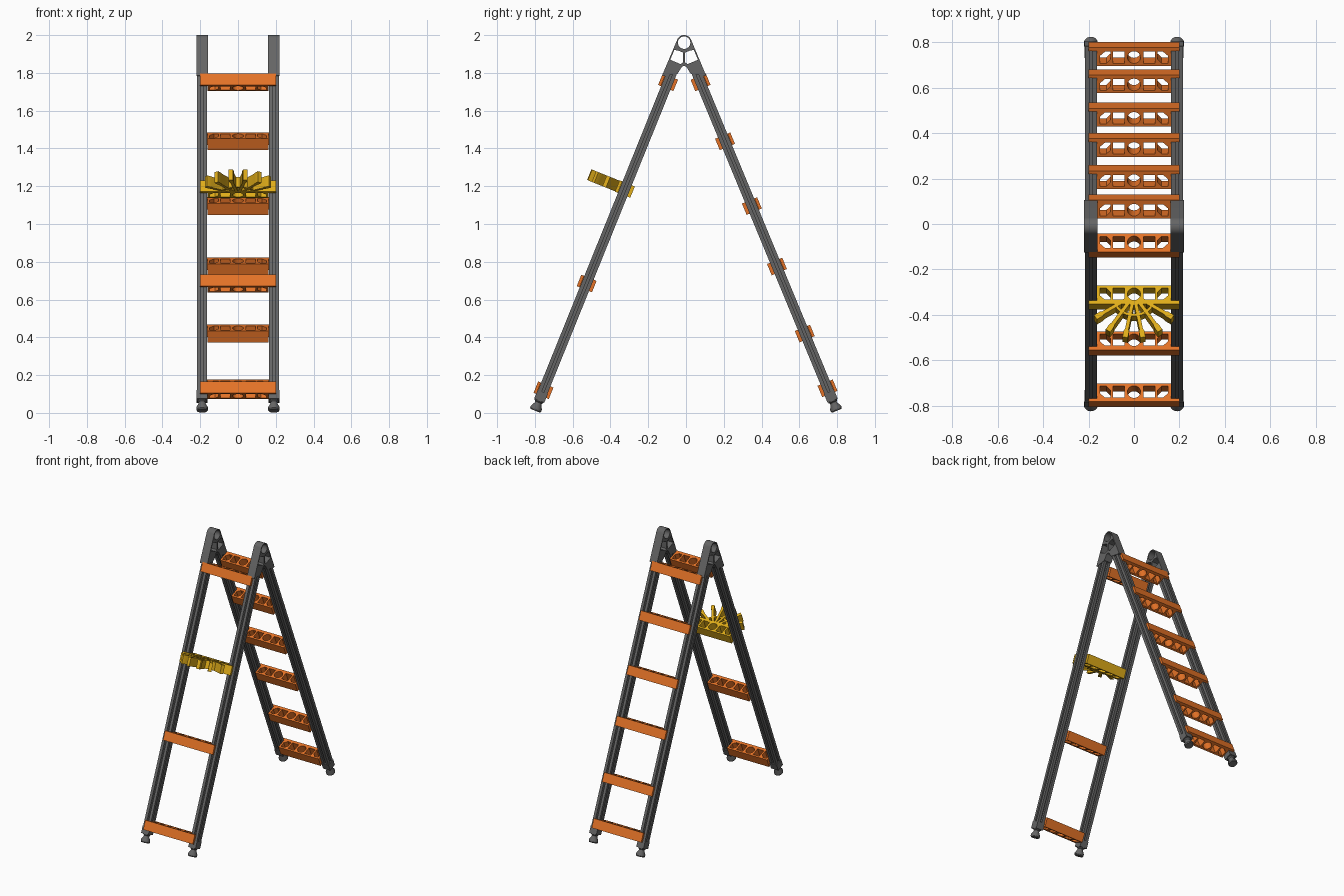
import bpy, bmesh, math
from mathutils import Matrix, Vector

if "Cube" in bpy.data.objects:
    bpy.data.objects.remove(bpy.data.objects["Cube"], do_unlink=True)


def material(name, rgb):
    m = bpy.data.materials.new(name)
    m.use_nodes = True
    m.diffuse_color = (*rgb, 1)
    m.node_tree.nodes["Principled BSDF"].inputs["Base Color"].default_value = (*rgb, 1)
    return m


GREY = material("dark grey", (0.13, 0.13, 0.13))
ORANGE = material("orange", (0.78, 0.17, 0.02))
YELLOW = material("yellow", (0.75, 0.42, 0.01))


def finish(name, mesh, matrix, mat):
    """Clean a mesh, place it and shade it."""
    bm = bmesh.new()
    bm.from_mesh(mesh)
    bmesh.ops.remove_doubles(bm, verts=bm.verts, dist=1e-5)
    bmesh.ops.recalc_face_normals(bm, faces=bm.faces)
    bm.to_mesh(mesh)
    bm.free()
    mesh.materials.clear()
    mesh.materials.append(mat)
    obj = bpy.data.objects.new(name, mesh)
    bpy.context.collection.objects.link(obj)
    obj.matrix_world = matrix
    bpy.ops.object.select_all(action="DESELECT")
    obj.select_set(True)
    bpy.context.view_layer.objects.active = obj
    bpy.ops.object.shade_smooth_by_angle(angle=math.radians(30))
    return obj


def extrude(name, loops, thickness, matrix, mat):
    """Extrude a flat outline with holes, centred on its plane."""
    curve = bpy.data.curves.new(name, "CURVE")
    curve.dimensions = "2D"
    curve.fill_mode = "BOTH"
    curve.extrude = thickness / 2
    for loop in loops:
        s = curve.splines.new("POLY")
        s.points.add(len(loop) - 1)
        for p, (x, y) in zip(s.points, loop):
            p.co = (x, y, 0, 1)
        s.use_cyclic_u = True
    tmp = bpy.data.objects.new(name + " outline", curve)
    bpy.context.collection.objects.link(tmp)
    dg = bpy.context.evaluated_depsgraph_get()
    mesh = bpy.data.meshes.new_from_object(tmp.evaluated_get(dg))
    bpy.data.objects.remove(tmp, do_unlink=True)
    bpy.data.curves.remove(curve)
    return finish(name, mesh, matrix, mat)


def lathe(name, profile, matrix, mat, n=24):
    """Turn (radius, height) points about the local z axis."""
    bm = bmesh.new()
    rings = [[bm.verts.new((r * math.cos(2 * math.pi * i / n), r * math.sin(2 * math.pi * i / n), z))
              for i in range(n)] for r, z in profile]
    for a, b in zip(rings, rings[1:]):
        for i in range(n):
            j = (i + 1) % n
            bm.faces.new((a[i], a[j], b[j], b[i]))
    bm.faces.new(rings[0])
    bm.faces.new(rings[-1])
    mesh = bpy.data.meshes.new(name)
    bm.to_mesh(mesh)
    bm.free()
    return finish(name, mesh, matrix, mat)


def arc(cx, cy, r, a0, a1, n):
    return [(cx + r * math.cos(math.radians(a0 + (a1 - a0) * i / n)),
             cy + r * math.sin(math.radians(a0 + (a1 - a0) * i / n))) for i in range(n)]


def rect(x0, y0, x1, y1):
    return [(x0, y0), (x1, y0), (x1, y1), (x0, y1)]


def mirrored(loop):
    return [(-x, y) for x, y in loop]


PIVOT = Vector((0, -0.01, 1.96))
LEG_X, RUNG_H = 0.19, 0.065


class Side:
    """One ladder half: local x across, y outward, z up along the legs."""

    def __init__(self, sign):
        self.foot = Vector((0, sign * 0.803, 0))
        self.up = (PIVOT - self.foot).normalized()
        self.across = Vector((sign, 0, 0))
        self.out = self.up.cross(self.across)
        self.length = (PIVOT - self.foot).length

    def at(self, dist, x=0.0):
        rot = Matrix((self.across, self.out, self.up)).transposed().to_4x4()
        return Matrix.Translation(self.foot + self.up * dist + Vector((x, 0, 0))) @ rot

    def at_height(self, z):
        return self.at(z / self.up.z)


# Slotted rail section
h = 0.0265
quarter = [(-h, -h), (-0.006, -h), (-0.006, -h + 0.005), (-0.012, -h + 0.005), (-0.006, -h + 0.014),
           (0.006, -h + 0.014), (0.012, -h + 0.005), (0.006, -h + 0.005), (0.006, -h)]
rail = []
for k in range(4):
    c, s = [(1, 0), (0, 1), (-1, 0), (0, -1)][k]
    rail += [(x * c - y * s, x * s + y * c) for x, y in quarter]

# Rung section: wide outer bar, narrower body with cut-outs
D = 0.0435
rung = [[(-0.2, D), (-0.2, 0.028), (-0.162, 0.028), (-0.162, -D),
         (0.162, -D), (0.162, 0.028), (0.2, 0.028), (0.2, D)],
        arc(0, -0.003, 0.029, 0, 360, 28)]
pocket = rect(0.042, -0.031, 0.092, 0.024)
end_pocket = [(0.104, 0.024), (0.104, -0.012), (0.122, -0.031), (0.15, -0.031), (0.15, 0.004), (0.128, 0.024)]
for cut in (pocket, end_pocket):
    rung += [cut, mirrored(cut)]

front, back = Side(-1), Side(1)

for label, side in (("front", front), ("back", back)):
    for x, hand in ((LEG_X, "left"), (-LEG_X, "right")):
        tag = f"{label}_{hand}"
        # Rail, end cap and foot
        start, end = 0.10, side.length - 0.12
        extrude(tag + "_rail", [rail], end - start, side.at((start + end) / 2, x), GREY)
        extrude(tag + "_end_cap", [rect(-0.029, -0.029, 0.029, 0.029)], 0.05, side.at(0.095, x), GREY)
        lathe(tag + "_foot", [(0.027, 0.012), (0.031, 0.018), (0.031, 0.03), (0.019, 0.052), (0.019, 0.06),
                              (0.025, 0.066), (0.025, 0.08)], side.at(0, x), GREY)

# Rungs
for label, side, heights in (("front", front, (0.12, 0.685, 1.75)),
                             ("back", back, (0.13, 0.42, 0.775, 1.095, 1.438, 1.75))):
    for i, z in enumerate(heights):
        extrude(f"{label}_rung_{i + 1}", rung, RUNG_H, side.at_height(z), ORANGE)

# Tool holder: a rung with fanned arms
holder = front.at_height(1.185)
extrude("holder_rung", rung, RUNG_H, holder, YELLOW)
for angle, reach in ((11, 0.205), (34, 0.205), (58, 0.2)):
    for sgn in (1, -1):
        turn = Matrix.Rotation(math.radians(sgn * angle), 4, "Z")
        arm = [(-0.008, 0.033), (0.008, 0.033), (0.008, reach - 0.04), (0.012, reach - 0.03),
               (0.012, reach), (-0.012, reach), (-0.012, reach - 0.03), (-0.008, reach - 0.04)]
        extrude("holder_arm", [arm], RUNG_H - 0.004, holder @ turn, YELLOW)
# Web that joins the arm roots
extrude("holder_web", [arc(0, 0, 0.1, 30, 150, 16) + [(-0.0866, 0.05)] + arc(0, 0, 0.088, 150, 30, 16)],
        RUNG_H - 0.008, holder, YELLOW)

# Hinges: band around the pivot with open pockets and a centre web
tilt = math.degrees(math.atan2(back.up.y, back.up.z))


def hinge_point(along, off):
    a = math.radians(-tilt)
    return (along * math.sin(a) + off * math.cos(a), -along * math.cos(a) + off * math.sin(a))


half = [hinge_point(0.205, 0.041), hinge_point(0.205, 0.031), hinge_point(0.165, -0.031), (0.012, -0.128)]
outline = (arc(0, 0, 0.04, abs(tilt), 180 - abs(tilt), 20) + mirrored(half)
           + [(0, -0.122)] + half[::-1])
window = [(0.006, -0.052), (0.028, -0.043), hinge_point(0.055, 0.033),
          hinge_point(0.112, 0.033), hinge_point(0.112, -0.026), (0.006, -0.105)]
yz_plane = Matrix(((0, 0, 1, 0), (1, 0, 0, 0), (0, 1, 0, 0), (0, 0, 0, 1)))
for x, hand in ((LEG_X, "left"), (-LEG_X, "right")):
    place = Matrix.Translation(PIVOT + Vector((x, 0, 0))) @ yz_plane
    extrude(f"{hand}_hinge", [outline, arc(0, 0, 0.033, 0, 360, 28), window, mirrored(window)],
            0.06, place, GREY)
